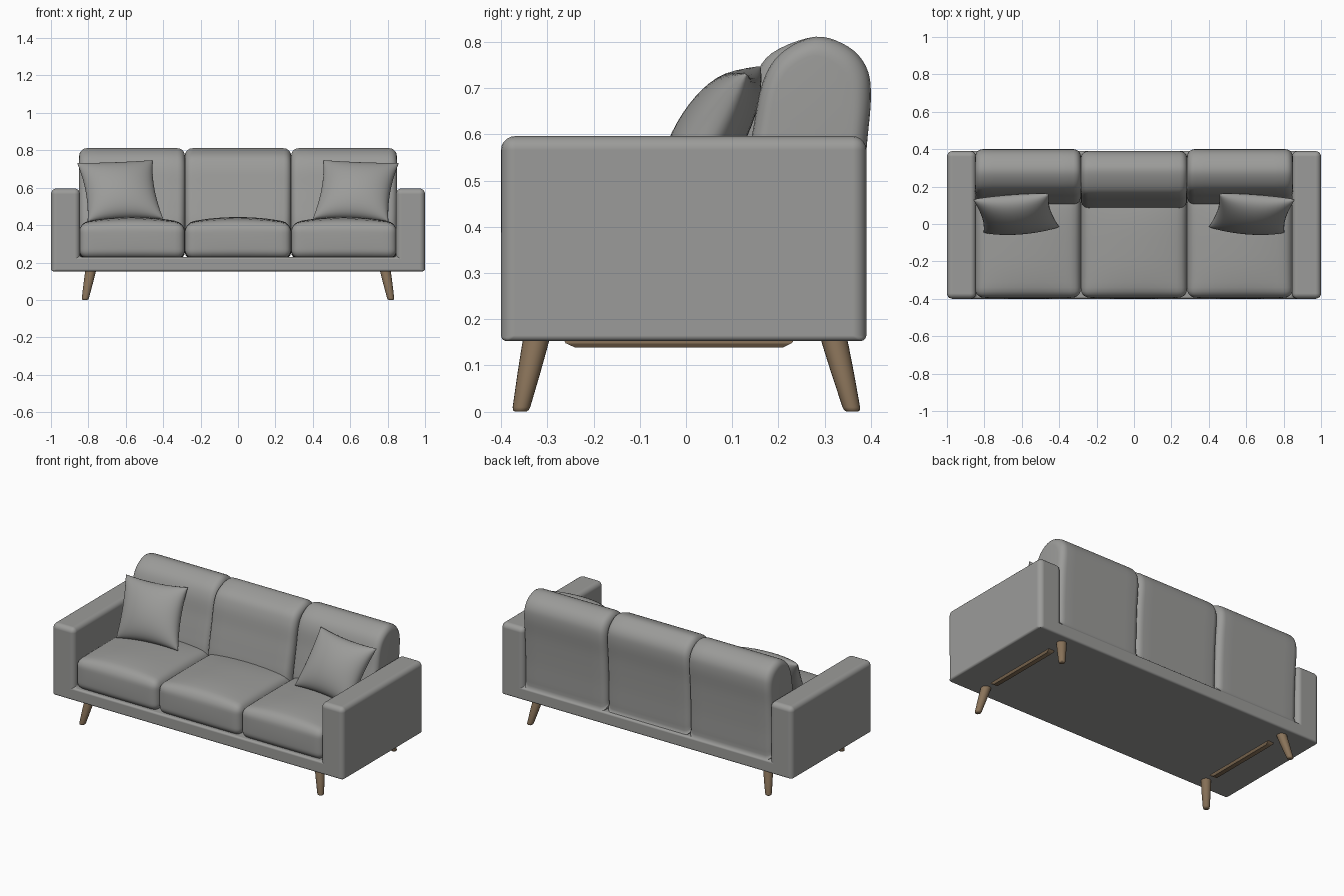
import bpy, bmesh, math
from mathutils import Vector

if "Cube" in bpy.data.objects:
    bpy.data.objects.remove(bpy.data.objects["Cube"])


def material(name, rgb):
    m = bpy.data.materials.new(name)
    m.diffuse_color = (*rgb, 1)
    m.use_nodes = True
    m.node_tree.nodes["Principled BSDF"].inputs["Base Color"].default_value = m.diffuse_color
    return m


FABRIC = material("grey fabric", (0.33, 0.33, 0.32))
WOOD = material("brown wood", (0.25, 0.17, 0.10))


def finish(name, bm, mat, angle=40):
    bmesh.ops.recalc_face_normals(bm, faces=bm.faces)
    me = bpy.data.meshes.new(name)
    bm.to_mesh(me)
    bm.free()
    me.materials.append(mat)
    for p in me.polygons:
        p.use_smooth = True
    me.set_sharp_from_angle(angle=math.radians(angle))
    ob = bpy.data.objects.new(name, me)
    bpy.context.collection.objects.link(ob)
    return ob


def loft(name, rings, mat, angle=40):
    bm = bmesh.new()
    loops = [[bm.verts.new(p) for p in r] for r in rings]
    n = len(rings[0])
    for a, b in zip(loops, loops[1:]):
        for i in range(n):
            j = (i + 1) % n
            bm.faces.new((a[i], a[j], b[j], b[i]))
    bm.faces.new(loops[0])
    bm.faces.new(loops[-1])
    return finish(name, bm, mat, angle)


def smooth_loop(pts, steps=5):
    # closed Catmull-Rom curve through the points
    out, n = [], len(pts)
    for i in range(n):
        a, b, c, d = (Vector(pts[(i + k) % n]) for k in (-1, 0, 1, 2))
        for s in range(steps):
            t = s / steps
            out.append(0.5 * (2 * b + (c - a) * t + (2 * a - 5 * b + 4 * c - d) * t * t
                              + (3 * b - a - 3 * c + d) * t ** 3))
    return out


# Frame: U-shaped front outline (base and both arms) extruded in depth
half = [(1, .153), (1, .596), (.845, .596), (.845, .23)]
outline = half + [(-x, z) for x, z in reversed(half)]
bm = bmesh.new()
face = bm.faces.new([bm.verts.new((x, -.4, z)) for x, z in outline])
ext = bmesh.ops.extrude_face_region(bm, geom=[face])
for v in ext["geom"]:
    if isinstance(v, bmesh.types.BMVert):
        v.co.y = .39
weight = bm.edges.layers.float.new("bevel_weight_edge")
for e in bm.edges:
    z = [v.co.z for v in e.verts]
    e[weight] = .4 if max(z) < .3 else 1
frame = finish("base_and_arms", bm, FABRIC, 180)
bev = frame.modifiers.new("soft edges", 'BEVEL')
bev.limit_method = 'WEIGHT'
bev.width = .03
bev.segments = 5
bev.harden_normals = True


# Seat cushions: rounded boxes with a crowned top
def seat(name, x0, x1):
    bm = bmesh.new()
    bmesh.ops.create_cube(bm, size=2)
    bmesh.ops.subdivide_edges(bm, edges=bm.edges[:], cuts=19, use_grid_fill=True)
    lo, hi = Vector((x0, -.392, .222)), Vector((x1, .16, .408))
    mid, size, r = (lo + hi) / 2, (hi - lo) / 2, .045
    for v in bm.verts:
        s = [math.sin(c * math.pi / 2) for c in v.co]
        p = Vector([s[i] * size[i] for i in range(3)])
        q = Vector([max(-size[i] + r, min(size[i] - r, p[i])) for i in range(3)])
        d = p - q
        if d.length > 1e-7:
            q += d.normalized() * r
        ux, uy, uz = (q[i] / size[i] for i in range(3))
        crown = (1 - ux * ux) ** .8 if abs(ux) < 1 else 0
        if uz > 0:
            q.z += .035 * uz * crown * (1 - .7 * abs(uy) ** 3)
        if uy < 0:
            q.y -= .006 * crown * max(0, 1 - uz * uz)
        v.co = mid + q
    finish(name, bm, FABRIC, 180)


# Back cushions: side profile lofted across the width with rounded ends
PROFILE = [(.10, .25), (.105, .40), (.122, .50), (.143, .60), (.165, .71), (.205, .775),
           (.28, .811), (.35, .79), (.39, .745), (.40, .68), (.39, .56), (.382, .40),
           (.378, .25), (.365, .222), (.12, .222)]


def back(name, x0, x1, front=0, rear=0):
    prof = [(y + (front if y < .25 else rear if y > .3 else 0), z) for y, z in PROFILE]
    prof = smooth_loop(prof)
    cy, cz, hy, hz, r = .26, .50, .145, .30, .04
    rings = []
    steps = [0, .03, .1, .22, .4, .65, 1]
    stations = [(x0 + r * s, s) for s in steps]
    for k in range(1, 8):
        stations.append((x0 + r + (x1 - x0 - 2 * r) * k / 8, 1))
    stations += [(x1 - r * s, s) for s in reversed(steps)]
    for x, s in stations:
        inset = r * (1 - math.sqrt(1 - (1 - s) ** 2))
        ky, kz = 1 - inset / hy, 1 - inset / hz
        rings.append([(x, cy + (y - cy) * ky, cz + (z - cz) * kz) for y, z in prof])
    loft(name, rings, FABRIC, 60)


for label, x0, x1 in (("left", -.849, -.284), ("middle", -.284, .284), ("right", .284, .849)):
    seat(label + "_seat_cushion", x0, x1)
    if label == "middle":
        back(label + "_back_cushion", x0, x1, -.02, -.01)
    else:
        back(label + "_back_cushion", x0, x1)


# Throw pillows: pinched square with pointed corners, leaning back
def pillow(name, side):
    c = Vector((-.63, .058, .583))
    w, h = Vector((.202, .015, .008)), Vector((-.028, .088, .156))
    normal = w.cross(h).normalized()
    n = 22
    bm = bmesh.new()
    for depth in (.088, -.06):
        grid = []
        for i in range(n + 1):
            row = []
            for j in range(n + 1):
                u = math.sin((i / n - .5) * math.pi)
                v = math.sin((j / n - .5) * math.pi)
                t = depth * max(0, (1 - u * u) * (1 - v * v)) ** .45
                a = u * (1 - .09 * (1 - v * v))
                b = v * (1 - .07 * (1 - u * u))
                p = c + w * a + h * b + normal * t
                row.append(bm.verts.new((p.x * side, p.y, p.z)))
            grid.append(row)
        for i in range(n):
            for j in range(n):
                bm.faces.new((grid[i][j], grid[i + 1][j], grid[i + 1][j + 1], grid[i][j + 1]))
    bmesh.ops.remove_doubles(bm, verts=bm.verts[:], dist=1e-5)
    finish(name, bm, FABRIC, 80)


pillow("left_throw_pillow", 1)
pillow("right_throw_pillow", -1)


# Splayed tapered legs
def leg(name, sx, top_y, foot_y):
    top, foot = Vector((.786 * sx, top_y, .165)), Vector((.818 * sx, foot_y, 0))
    rings = []
    for t, r in ((0, .012), (.02, .017), (.06, .019), (.5, .0245), (.85, .028), (1, .029)):
        p = foot.lerp(top, t)
        rings.append([(p.x + r * math.cos(k * math.pi / 10), p.y + r * math.sin(k * math.pi / 10), p.z)
                      for k in range(20)])
    loft(name, rings, WOOD, 50)


for side, sx in (("left", -1), ("right", 1)):
    leg("front_leg_" + side, sx, -.322, -.358)
    leg("back_leg_" + side, sx, .318, .36)
    # Thin wooden rail under the base
    x = .785 * sx
    loft("under_rail_" + side,
         [[(x - a, y0, z), (x + a, y0, z), (x + a, y1, z), (x - a, y1, z)]
          for a, y0, y1, z in ((.02, -.265, .235, .156), (.02, -.26, .228, .148), (.014, -.24, .21, .139))],
         WOOD, 30)
